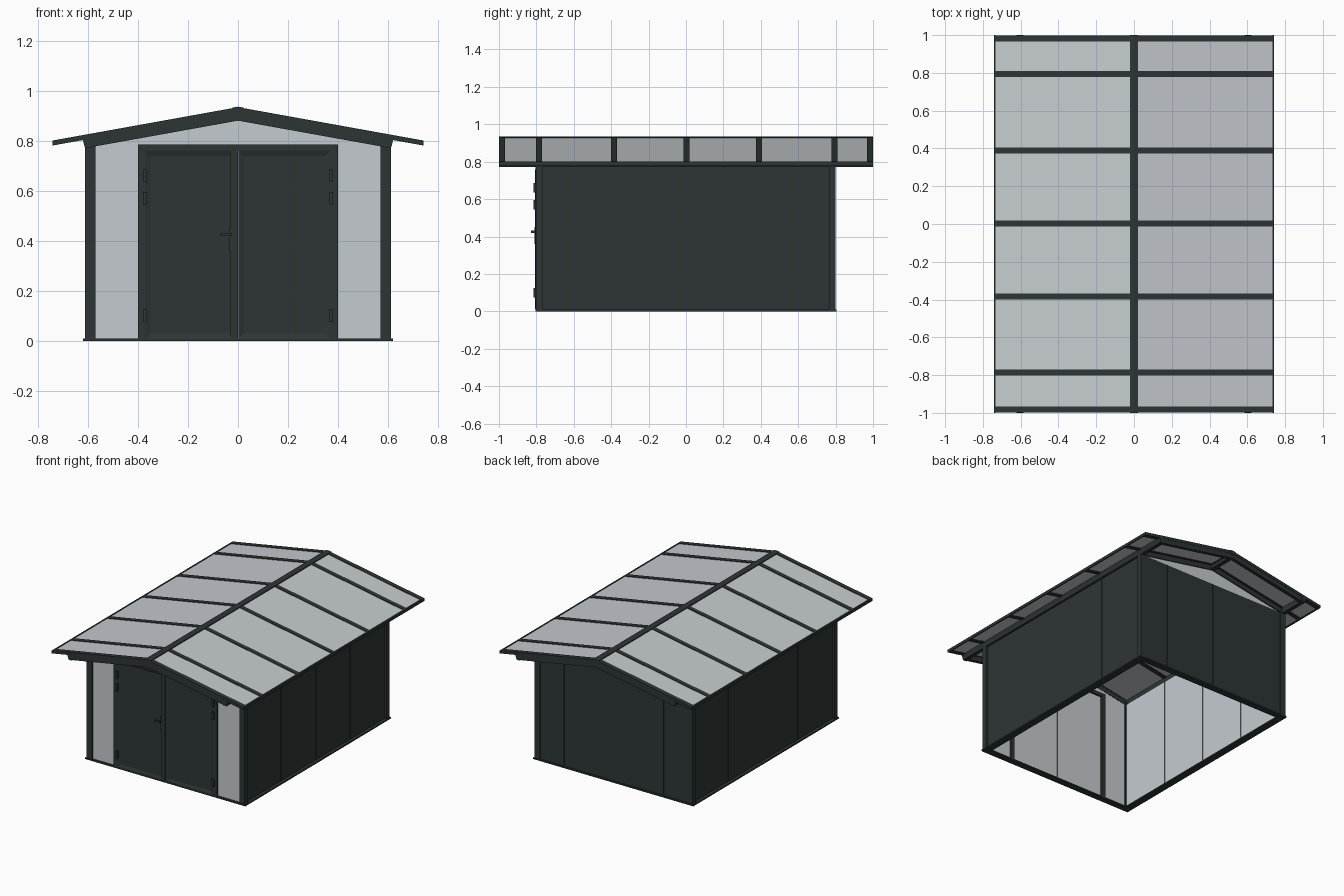
import bpy, bmesh
from mathutils import Vector

cube = bpy.data.objects.get("Cube")
if cube:
    bpy.data.objects.remove(cube)


def material(name, rgb):
    m = bpy.data.materials.new(name)
    m.use_nodes = True
    m.diffuse_color = (*rgb, 1)
    m.node_tree.nodes["Principled BSDF"].inputs["Base Color"].default_value = (*rgb, 1)
    return m


DARK = material("anthracite", (0.026, 0.036, 0.035))
LIGHT = material("pale grey", (0.56, 0.60, 0.63))


def prism(name, profile, y0, y1, mat=DARK, lining=None, panel_inset=0):
    """Extrude an xz profile along y; faces turned to the lining direction go pale."""
    bm = bmesh.new()
    verts = [bm.verts.new((x, y0, z)) for x, z in profile]
    face = bm.faces.new(verts)
    ext = bmesh.ops.extrude_face_region(bm, geom=[face])
    moved = [g for g in ext["geom"] if isinstance(g, bmesh.types.BMVert)]
    bmesh.ops.translate(bm, verts=moved, vec=(0, y1 - y0, 0))
    bmesh.ops.recalc_face_normals(bm, faces=bm.faces)
    if panel_inset:
        front = [f for f in bm.faces if f.normal.y < -0.5]
        bmesh.ops.inset_region(bm, faces=front, thickness=panel_inset, depth=-0.008)
    if lining:
        for f in bm.faces:
            f.material_index = int(f.normal.dot(Vector(lining)) > 0.5)
    mesh = bpy.data.meshes.new(name)
    bm.to_mesh(mesh)
    bm.free()
    mesh.materials.append(mat)
    if lining:
        mesh.materials.append(LIGHT)
    obj = bpy.data.objects.new(name, mesh)
    bpy.context.collection.objects.link(obj)
    return obj


def box(name, x, y, z, **options):
    profile = [(x[0], z[0]), (x[1], z[0]), (x[1], z[1]), (x[0], z[1])]
    return prism(name, profile, *y, **options)


def roof_z(x):
    return 0.93 - 0.18 * abs(x)


def sloped(name, side, x0, x1, low, high, y0, y1, **options):
    """Bar that follows the roof pitch, offset low..high from the roof surface."""
    profile = [(side * x, roof_z(x) + d)
               for x, d in ((x0, low), (x1, low), (x1, high), (x0, high))]
    return prism(name, profile, y0, y1, **options)


def span(side, a, b):
    return sorted((side * a, side * b))


# Parts repeated on both sides
for side, label in ((1, "left"), (-1, "right")):
    # Roof sheets, battens and trims
    sloped(f"{label}_roof_sheet", side, 0, 0.735, -0.012, 0, -0.99, 0.99, mat=LIGHT)
    for y in (-0.983, -0.787, -0.385, 0.003, 0.39, 0.795, 0.983):
        sloped(f"{label}_roof_batten", side, 0, 0.738, -0.016, 0.004, y - 0.016, y + 0.016)
    sloped(f"{label}_ridge_cap", side, 0, 0.022, -0.02, 0.006, -1, 1)
    sloped(f"{label}_eave_trim", side, 0.732, 0.742, -0.016, 0.004, -1, 1)

    # Rafters and wall plate
    for y in (-0.985, 0.985, -0.785, 0.785):
        sloped(f"{label}_rafter", side, 0, 0.605, -0.05, -0.012, y - 0.012, y + 0.012)
    prism(f"{label}_wall_plate",
          [(side * x, z) for x, z in ((0.585, 0.772), (0.612, 0.772), (0.622, 0.81), (0.585, 0.815))],
          -1, 1)

    # Side wall panels with narrow joints
    joints = (-0.77, -0.38, 0.004, 0.387, 0.77)
    for a, b in zip(joints, joints[1:]):
        box(f"{label}_wall_panel", span(side, 0.58, 0.598), (a + 0.0015, b - 0.0015),
            (0.01, 0.775), lining=(-side, 0, 0))
    box(f"{label}_wall_core", span(side, 0.583, 0.595), (-0.77, 0.77), (0.01, 0.775),
        lining=(-side, 0, 0))
    box(f"{label}_base_rail", span(side, 0.57, 0.62), (-0.805, 0.805), (0, 0.01))

    # Corner posts, L-shaped in plan
    for end in (-1, 1):
        box(f"{label}_corner_post", span(side, 0.57, 0.612), span(end, 0.765, 0.8), (0, 0.79))

    # Fixed front pane
    box(f"{label}_front_pane", span(side, 0.395, 0.575), (-0.79, -0.775), (0.01, 0.785), mat=LIGHT)

    # Gable infill at both ends
    for end, place in ((-1, "front"), (1, "back")):
        prism(f"{place}_{label}_gable",
              [(0, 0.77), (side * 0.59, 0.77), (side * 0.59, roof_z(0.59) - 0.013), (0, roof_z(0) - 0.013)],
              *span(end, 0.775, 0.79), mat=LIGHT)

    # Door frame, leaf and hinges
    box(f"{label}_door_jamb", span(side, 0.37, 0.4), (-0.805, -0.765), (0, 0.785))
    box(f"{label}_door_leaf", span(side, 0.002, 0.37), (-0.803, -0.778), (0.01, 0.76),
        lining=(0, 1, 0), panel_inset=0.03)
    for z in (0.1, 0.57, 0.66):
        box(f"{label}_hinge", span(side, 0.364, 0.38), (-0.815, -0.8), (z - 0.025, z + 0.025))

# Door head, meeting strip and threshold
box("door_head", (-0.4, 0.4), (-0.805, -0.765), (0.76, 0.785))
box("meeting_strip", (-0.03, 0), (-0.806, -0.8), (0.012, 0.758))
box("front_base_rail", (-0.62, 0.62), (-0.805, -0.76), (0, 0.01))
box("back_base_rail", (-0.62, 0.62), (0.76, 0.805), (0, 0.01))

# Door handle
box("handle_plate", (-0.036, -0.022), (-0.811, -0.804), (0.36, 0.45))
box("handle_stem", (-0.034, -0.024), (-0.828, -0.808), (0.42, 0.432))
box("handle_lever", (-0.07, -0.024), (-0.83, -0.822), (0.42, 0.432))

# Back wall panels with narrow joints
joints = (-0.575, -0.385, 0, 0.385, 0.575)
for a, b in zip(joints, joints[1:]):
    box("back_wall_panel", (a + 0.0015, b - 0.0015), (0.777, 0.795), (0.01, 0.775), lining=(0, -1, 0))
box("back_wall_core", (-0.575, 0.575), (0.78, 0.792), (0.01, 0.775), lining=(0, -1, 0))

# Ridge beam
box("ridge_beam", (-0.015, 0.015), (-0.97, 0.97), (0.885, 0.92))
